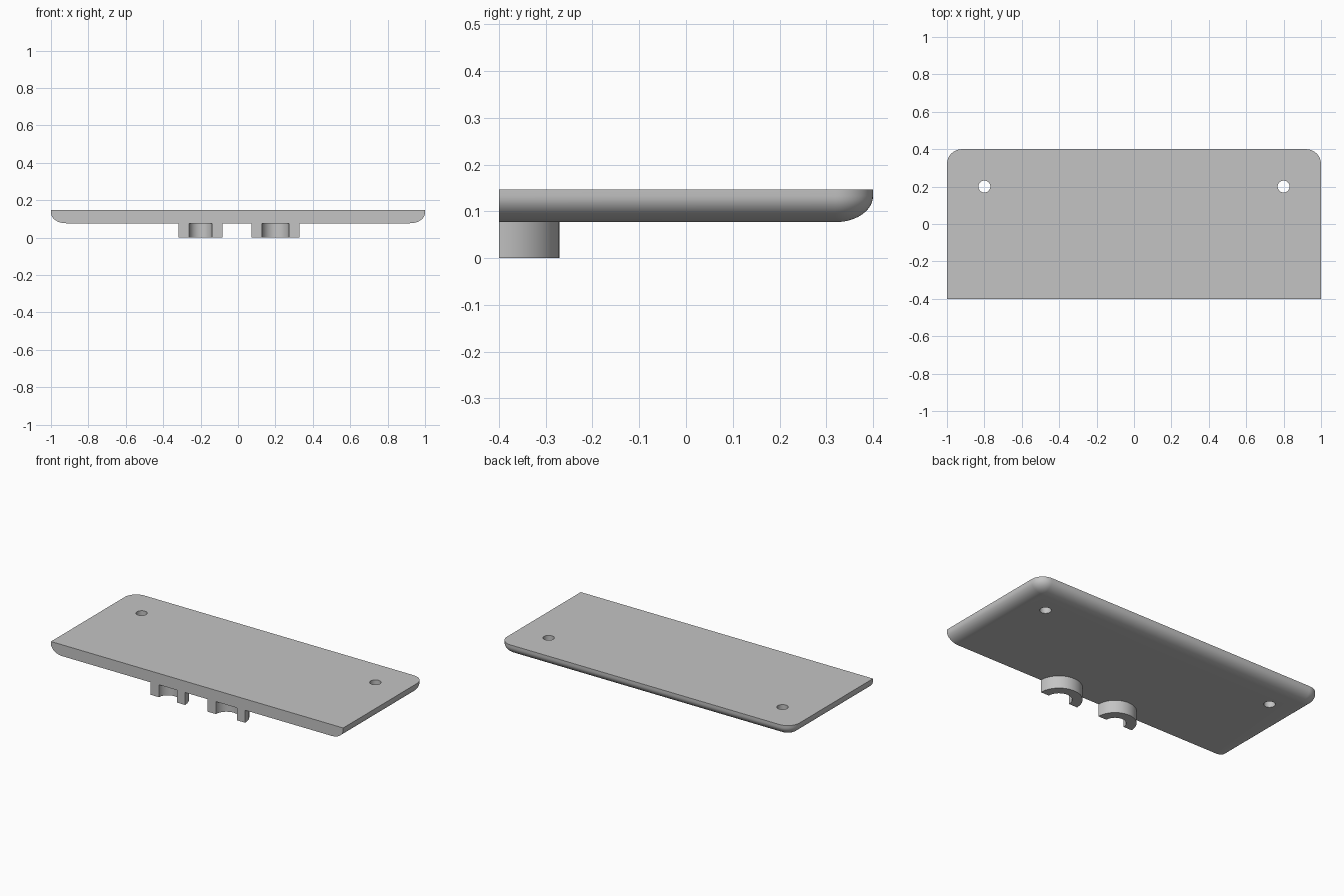
import bpy, bmesh
from math import sin, cos, pi, radians

cube = bpy.data.objects.get("Cube")
if cube:
    bpy.data.objects.remove(cube, do_unlink=True)

grey = bpy.data.materials.new("light grey")
grey.use_nodes = True
grey.diffuse_color = (0.55, 0.55, 0.55, 1)
grey.node_tree.nodes["Principled BSDF"].inputs["Base Color"].default_value = (0.55, 0.55, 0.55, 1)

HALF_W, HALF_D = 1.0, 0.4
BOTTOM, TOP = 0.077, 0.147
CORNER, ROUND_H = 0.08, 0.056
STEPS = 12


def finish(bm, name):
    bmesh.ops.remove_doubles(bm, verts=bm.verts, dist=1e-5)
    bmesh.ops.recalc_face_normals(bm, faces=bm.faces)
    mesh = bpy.data.meshes.new(name)
    bm.to_mesh(mesh)
    bm.free()
    mesh.materials.append(grey)
    obj = bpy.data.objects.new(name, mesh)
    bpy.context.collection.objects.link(obj)
    return obj


def activate(obj):
    bpy.ops.object.select_all(action='DESELECT')
    obj.select_set(True)
    bpy.context.view_layer.objects.active = obj


def outline(inset):
    """Square front, two rounded back corners, shrunk by inset on all but the front."""
    r = CORNER - inset
    cx, cy = HALF_W - CORNER, HALF_D - CORNER
    pts = [(HALF_W - inset, -HALF_D)]
    arc = [pi / 2 * i / STEPS for i in range(STEPS + 1)]
    pts += [(cx + r * cos(a), cy + r * sin(a)) for a in arc]
    return pts + [(-x, y) for x, y in reversed(pts)]


# Plate: stacked outlines that curl in towards the underside
bm = bmesh.new()
layers = [(0, TOP)]
for i in range(STEPS + 1):
    a = pi / 2 * i / STEPS
    layers.append((CORNER * (1 - cos(a)), BOTTOM + ROUND_H * (1 - sin(a))))
rings = [[bm.verts.new((x, y, z)) for x, y in outline(d)] for d, z in layers]
count = len(rings[0])
for upper, lower in zip(rings, rings[1:]):
    for i in range(count - 1):
        bm.faces.new((upper[i], upper[i + 1], lower[i + 1], lower[i]))
bm.faces.new(rings[0])
bm.faces.new(rings[-1])
# front face follows the first and last point of each layer
bm.faces.new([r[0] for r in rings] + [r[-1] for r in reversed(rings)])
plate = finish(bm, "plate")

# Screw holes near the back corners
bm = bmesh.new()
for side in (-1, 1):
    made = bmesh.ops.create_cone(bm, cap_ends=True, segments=32,
                                 radius1=0.032, radius2=0.032, depth=0.3)
    bmesh.ops.translate(bm, verts=made["verts"], vec=(side * 0.8, 0.2, 0.11))
cutter = finish(bm, "hole_cutter")
cutter.hide_render = True
activate(plate)
cut = plate.modifiers.new("screw_holes", 'BOOLEAN')
cut.operation = 'DIFFERENCE'
cut.solver = 'EXACT'
cut.object = cutter
bpy.ops.object.modifier_apply(modifier=cut.name)
bpy.data.objects.remove(cutter, do_unlink=True)


# Half-ring clips under the front edge
def clip(name, x, outer, inner):
    bm = bmesh.new()
    angles = [pi * i / 32 for i in range(33)]
    pts = [(outer * cos(a), outer * sin(a)) for a in angles]
    pts += [(inner * cos(a), inner * sin(a)) for a in reversed(angles)]
    face = bm.faces.new([bm.verts.new((x + px, py - HALF_D, 0)) for px, py in pts])
    made = bmesh.ops.extrude_face_region(bm, geom=[face])
    verts = [v for v in made["geom"] if isinstance(v, bmesh.types.BMVert)]
    bmesh.ops.translate(bm, verts=verts, vec=(0, 0, BOTTOM))
    return finish(bm, name)


parts = [plate,
         clip("right_clip", -0.2, 0.118, 0.061),
         clip("left_clip", 0.2, 0.129, 0.072)]
for part in parts:
    activate(part)
    bpy.ops.object.shade_smooth_by_angle(angle=radians(35))
